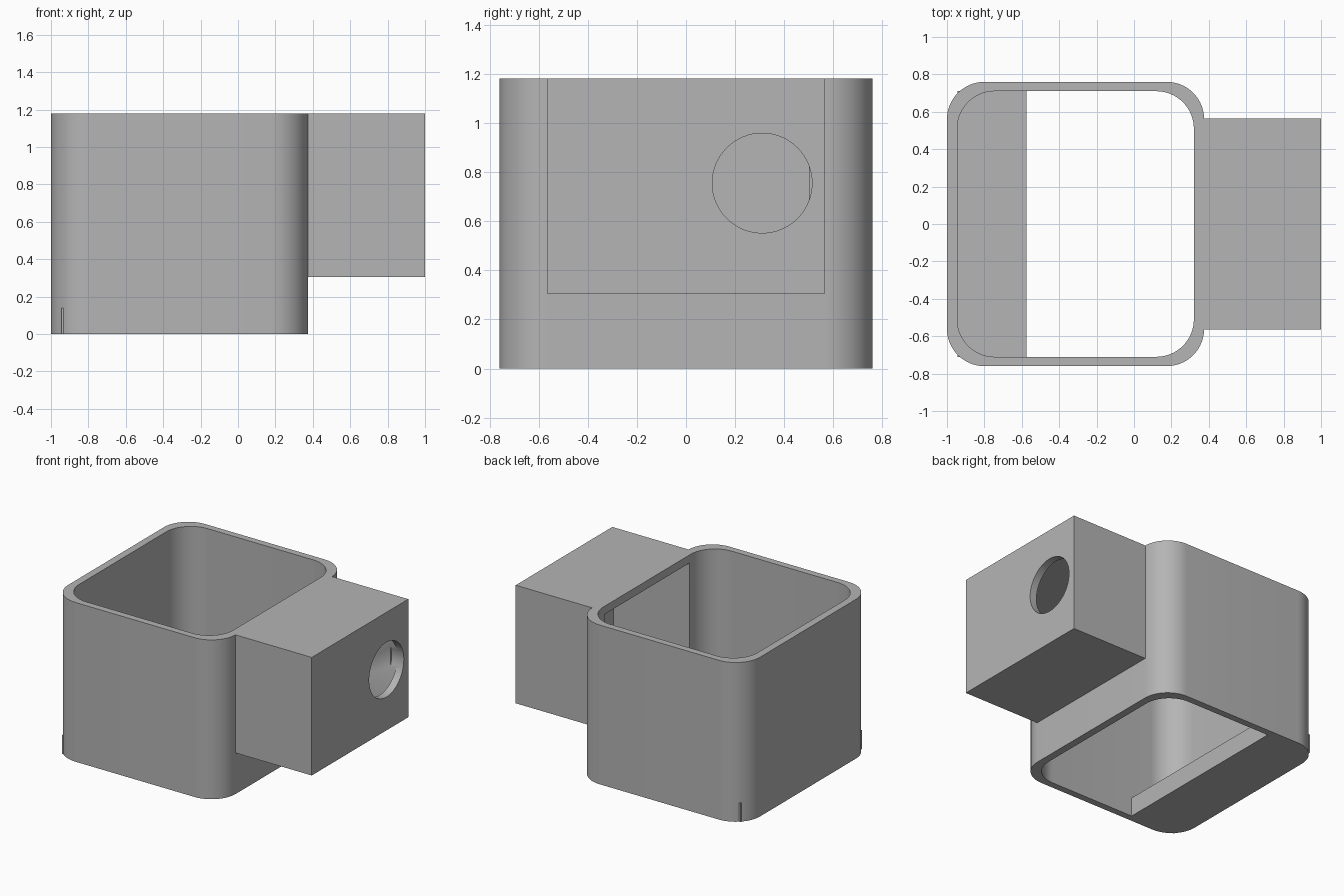
import bpy, bmesh, math
from mathutils import Matrix

if "Cube" in bpy.data.objects:
    bpy.data.objects.remove(bpy.data.objects["Cube"], do_unlink=True)

grey = bpy.data.materials.new("plain grey")
grey.use_nodes = True
colour = (0.46, 0.46, 0.46, 1)
grey.diffuse_color = colour
grey.node_tree.nodes["Principled BSDF"].inputs["Base Color"].default_value = colour


def finish(bm, name):
    bmesh.ops.recalc_face_normals(bm, faces=bm.faces)
    mesh = bpy.data.meshes.new(name)
    bm.to_mesh(mesh)
    bm.free()
    mesh.materials.append(grey)
    ob = bpy.data.objects.new(name, mesh)
    bpy.context.collection.objects.link(ob)
    return ob


def box(name, x0, x1, half_y, z0, z1):
    bm = bmesh.new()
    bmesh.ops.create_cube(bm, size=1)
    bmesh.ops.scale(bm, vec=(x1 - x0, 2 * half_y, z1 - z0), verts=bm.verts)
    bmesh.ops.translate(bm, vec=((x0 + x1) / 2, 0, (z0 + z1) / 2), verts=bm.verts)
    return finish(bm, name)


def rounded_prism(name, x0, x1, half_y, z0, z1, r, steps=16):
    bm = bmesh.new()
    centres = [(x1 - r, half_y - r), (x0 + r, half_y - r),
               (x0 + r, r - half_y), (x1 - r, r - half_y)]
    ring = []
    for quarter, (cx, cy) in enumerate(centres):
        for i in range(steps + 1):
            a = (quarter + i / steps) * math.pi / 2
            ring.append(bm.verts.new((cx + r * math.cos(a), cy + r * math.sin(a), z0)))
    base = bm.faces.new(ring)
    top = bmesh.ops.extrude_face_region(bm, geom=[base])["geom"]
    bmesh.ops.translate(bm, vec=(0, 0, z1 - z0),
                        verts=[v for v in top if isinstance(v, bmesh.types.BMVert)])
    return finish(bm, name)


def cylinder_x(name, x0, x1, y, z, r):
    bm = bmesh.new()
    bmesh.ops.create_cone(bm, cap_ends=True, segments=64, radius1=r, radius2=r, depth=x1 - x0,
                          matrix=Matrix.Translation(((x0 + x1) / 2, y, z))
                          @ Matrix.Rotation(math.pi / 2, 4, "Y"))
    return finish(bm, name)


def combine(target, other, operation):
    other.hide_render = True
    mod = target.modifiers.new(other.name, "BOOLEAN")
    mod.operation = operation
    mod.solver = "EXACT"
    mod.object = other
    bpy.ops.object.select_all(action="DESELECT")
    bpy.context.view_layer.objects.active = target
    target.select_set(True)
    bpy.ops.object.modifier_apply(modifier=mod.name)
    bpy.data.objects.remove(other, do_unlink=True)


HEIGHT = 1.18
# Outer sleeve with the side housing joined on
sleeve = rounded_prism("sleeve_with_housing", -1, 0.375, 0.76, 0, HEIGHT, 0.2)
combine(sleeve, box("housing", 0.34, 1, 0.565, 0.305, HEIGHT), "UNION")

# Open bore, housing cavity and cable hole
combine(sleeve, rounded_prism("bore", -0.945, 0.32, 0.71, -0.1, HEIGHT + 0.1, 0.2), "DIFFERENCE")
combine(sleeve, box("cavity", 0.2, 0.945, 0.5, 0.36, 1.12), "DIFFERENCE")
combine(sleeve, cylinder_x("cable_hole", 0.9, 1.1, 0.31, 0.755, 0.203), "DIFFERENCE")

# Floor ledge, its square corners just breaking through the rounded wall
ledge = box("floor_ledge", -0.945, -0.575, 0.71, 0, 0.14)

bpy.ops.object.select_all(action="DESELECT")
sleeve.select_set(True)
bpy.context.view_layer.objects.active = sleeve
bpy.ops.object.shade_smooth_by_angle(angle=math.radians(30))
